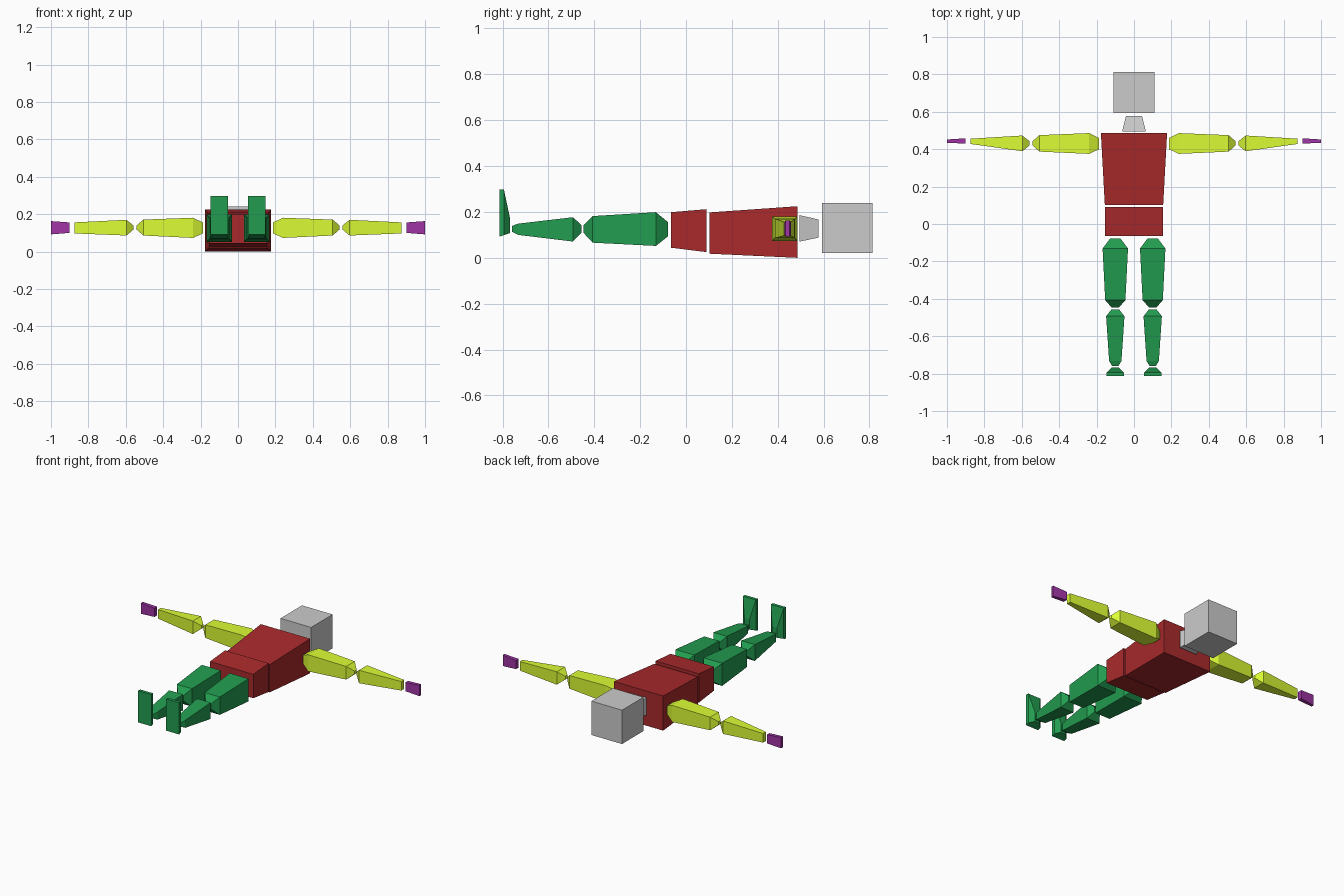
import bpy, bmesh


def material(name, rgb):
    m = bpy.data.materials.new(name)
    m.diffuse_color = (*rgb, 1)
    return m


RED = material("red", (0.40, 0.023, 0.025))
GREEN = material("green", (0.016, 0.335, 0.08))
YELLOW = material("yellow", (0.72, 0.98, 0.035))
PURPLE = material("purple", (0.35, 0.035, 0.38))


def loft(name, axis, sections, mat=None):
    """Rectangular loft; section = (position, low a, high a, low b, high b).
    Axis y: a is x, b is z. Axis x: a is y, b is z."""
    bm = bmesh.new()
    rings = []
    for t, a0, a1, b0, b1 in sections:
        corners = [(a0, b0), (a1, b0), (a1, b1), (a0, b1)]
        rings.append([bm.verts.new((t, a, b) if axis == 'x' else (a, t, b))
                      for a, b in corners])
    for r, s in zip(rings, rings[1:]):
        for i in range(4):
            j = (i + 1) % 4
            bm.faces.new((r[i], r[j], s[j], s[i]))
    bm.faces.new(rings[0])
    bm.faces.new(rings[-1])
    bmesh.ops.recalc_face_normals(bm, faces=bm.faces)
    mesh = bpy.data.meshes.new(name)
    bm.to_mesh(mesh)
    bm.free()
    if mat:
        mesh.materials.append(mat)
    bpy.context.collection.objects.link(bpy.data.objects.new(name, mesh))


# head, neck and body
loft("head", 'y', [(0.593, -0.11, 0.11, 0.02, 0.24), (0.814, -0.11, 0.11, 0.02, 0.24)])
loft("neck", 'y', [(0.495, -0.063, 0.063, 0.071, 0.186), (0.578, -0.043, 0.043, 0.088, 0.167)])
loft("chest", 'y', [(0.102, -0.156, 0.156, 0.018, 0.198), (0.487, -0.177, 0.177, 0.0, 0.225)], RED)
loft("pelvis", 'y', [(-0.065, -0.156, 0.156, 0.044, 0.199), (0.09, -0.156, 0.156, 0.025, 0.212)], RED)

for side, s in (("right", 1), ("left", -1)):
    def arm(name, secs, mat):
        loft(f"{side}_{name}", 'x', [(s * t, *r) for t, *r in secs], mat)

    def leg(name, secs):
        loft(f"{side}_{name}", 'y', [(t, s * 0.1 - w, s * 0.1 + w, z0, z1)
                                     for t, w, z0, z1 in secs], GREEN)

    # arms and hands
    arm("upper_arm", [(0.187, 0.40, 0.46, 0.098, 0.155), (0.24, 0.375, 0.486, 0.073, 0.181),
                      (0.506, 0.387, 0.475, 0.086, 0.171), (0.543, 0.42, 0.442, 0.118, 0.139)], YELLOW)
    arm("forearm", [(0.558, 0.42, 0.442, 0.118, 0.139), (0.597, 0.389, 0.473, 0.086, 0.17),
                    (0.874, 0.428, 0.456, 0.097, 0.156)], YELLOW)
    arm("hand", [(0.901, 0.43, 0.458, 0.1, 0.156), (1.0, 0.434, 0.452, 0.092, 0.163)], PURPLE)

    # legs
    leg("thigh", [(-0.078, 0.028, 0.094, 0.155), (-0.131, 0.068, 0.052, 0.199),
                  (-0.407, 0.054, 0.066, 0.182), (-0.446, 0.02, 0.108, 0.143)])
    leg("shin", [(-0.456, 0.02, 0.108, 0.143), (-0.493, 0.049, 0.071, 0.177),
                 (-0.732, 0.033, 0.1, 0.149), (-0.759, 0.017, 0.114, 0.139)])

    # foot: flat sole, thin toe, narrow ankle top
    leg("foot", [(-0.814, 0.047, 0.092, 0.298), (-0.794, 0.046, 0.099, 0.298),
                 (-0.767, 0.018, 0.108, 0.172)])
